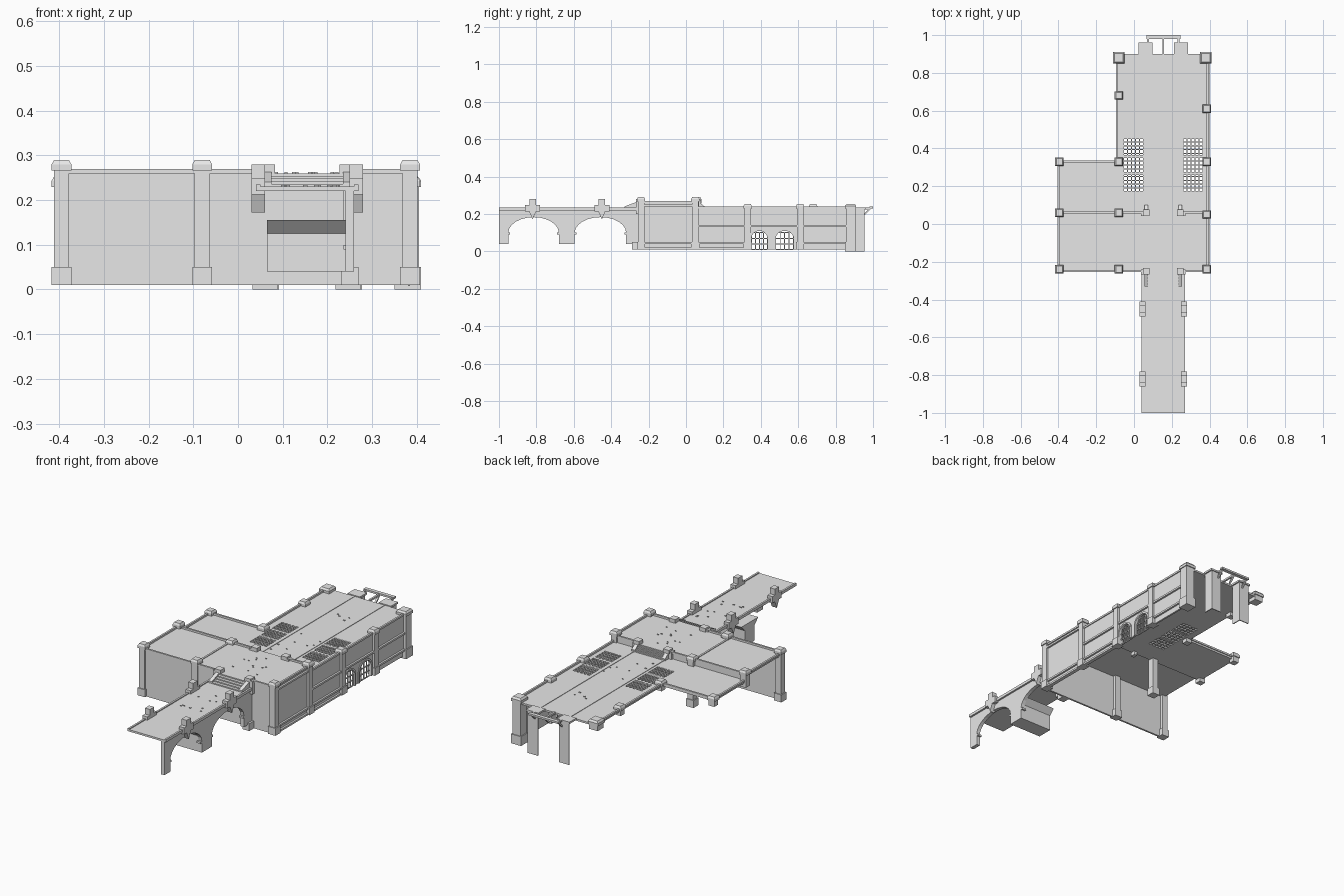
import bpy, bmesh, math, random

cube = bpy.data.objects.get("Cube")
if cube:
    bpy.data.objects.remove(cube, do_unlink=True)

stone = bpy.data.materials.new("grey_stone")
stone.use_nodes = True
grey = (0.8, 0.8, 0.8, 1)
stone.diffuse_color = grey
stone.node_tree.nodes["Principled BSDF"].inputs["Base Color"].default_value = grey

# Plan lines and levels shared by the parts
LEFT, RIGHT, HALL_RIGHT = 0.39, -0.4, -0.09
BRIDGE_END, FRONT, STEP, SIDE_BACK, BACK = -1, -0.25, 0.06, 0.33, 0.9
BRIDGE_LEFT, BRIDGE_RIGHT = 0.27, 0.04
MIDDLE = (BRIDGE_LEFT + BRIDGE_RIGHT) / 2
DECK, UPPER, THIN = 0.23, 0.26, 0.01
PARAPET = UPPER + THIN


def finish(name, bm):
    bmesh.ops.recalc_face_normals(bm, faces=bm.faces)
    mesh = bpy.data.meshes.new(name)
    bm.to_mesh(mesh)
    bm.free()
    mesh.materials.append(stone)
    part = bpy.data.objects.new(name, mesh)
    bpy.context.collection.objects.link(part)


def add_box(bm, left, right, front, back, low, high, taper=1):
    """Box between its limits; taper shrinks the top."""
    for vert in bmesh.ops.create_cube(bm, size=1)["verts"]:
        scale = taper if vert.co.z > 0 else 1
        vert.co = ((left + right) / 2 + vert.co.x * (right - left) * scale,
                   (front + back) / 2 + vert.co.y * (back - front) * scale,
                   high if vert.co.z > 0 else low)


def box(name, *limits):
    bm = bmesh.new()
    add_box(bm, *limits)
    finish(name, bm)


def slab(name, left, right, front, back, top):
    box(name, left, right, front, back, top - THIN, top)


def lengthwise_rail(name, x, front, back, top):
    slab(name, x - THIN / 2, x + THIN / 2, front, back, top)


def crosswise_rail(name, y, left, right, top):
    slab(name, left, right, y - THIN / 2, y + THIN / 2, top)


def grid_bars(name, x_range, y_range, z_range, counts, bar):
    """Crossing bars that fill a thin block; counts are cells along x, y, z."""
    bm = bmesh.new()
    ranges = (x_range, y_range, z_range)
    for axis, cells in enumerate(counts):
        if not cells:
            continue
        low, high = ranges[axis]
        for i in range(cells + 1):
            limits = list(ranges)
            at = low + (high - low) * i / cells
            limits[axis] = (at - bar / 2, at + bar / 2)
            add_box(bm, *limits[0], *limits[1], *limits[2])
    finish(name, bm)


def side_profile(name, outline, x, width):
    """Extrude a (y, z) outline along x, centred on x."""
    bm = bmesh.new()
    face = bm.faces.new([bm.verts.new((x - width / 2, y, z)) for y, z in outline])
    for item in bmesh.ops.extrude_face_region(bm, geom=[face])["geom"]:
        if isinstance(item, bmesh.types.BMVert):
            item.co.x += width
    finish(name, bm)


def arch(front, back, floor, spring, rise, steps=12):
    """Outline of an arched opening."""
    middle, radius = (front + back) / 2, (back - front) / 2
    curve = []
    for i in range(steps + 1):
        angle = math.pi * (1 - i / steps)
        curve.append((middle + radius * math.cos(angle), spring + rise * math.sin(angle)))
    return [(front, floor)] + curve + [(back, floor)]


def mirrored(offset):
    """The two sides of the bridge axis."""
    return (("left", MIDDLE + offset, 1), ("right", MIDDLE - offset, -1))


# Bridge deck, arched wall and the pier between the arches
foot, spring, rise = 0.04, 0.1, 0.083
arches = ((-0.95, -0.68), (-0.595, -0.32))
slab("bridge_deck", BRIDGE_RIGHT, BRIDGE_LEFT, BRIDGE_END, FRONT, DECK)
outline = [(BRIDGE_END, foot)]
for front, back in arches:
    outline += arch(front, back, foot, spring, rise)
    for end, y in (("front", front), ("back", back)):
        box(f"arch_impost_{end}", 0.236, UPPER, y - THIN, y + THIN, spring - THIN, spring)
outline += [(FRONT, foot), (FRONT, DECK), (BRIDGE_END, DECK)]
side_profile("bridge_arches", outline, FRONT * -1, THIN * 2)
pier_front, pier_back = arches[0][1], arches[1][0]
flare = THIN * 3
lip, crown = spring + flare - THIN / 2, spring + flare * 2 - THIN / 2
side_profile("bridge_pier", [(pier_front, foot), (pier_back, foot), (pier_back, lip),
                             (pier_back + flare, crown), (pier_front - flare, crown),
                             (pier_front, lip)], MIDDLE, 0.18)
box("bridge_abutment", 0.235, UPPER, FRONT - flare, FRONT, THIN, DECK)
box("abutment_foot", DECK, BRIDGE_LEFT, FRONT - flare - THIN, FRONT, THIN, foot + THIN)

# Kerbs and cross-shaped bosses along both bridge edges
arm, neck = 0.04, 0.018
half_boss = [(0, -arm - neck), (neck, -neck), (arm, -neck), (arm, neck), (neck, neck), (neck, arm + THIN)]
for side, x, sign in mirrored(0.11):
    lengthwise_rail(f"{side}_kerb", x, BRIDGE_END, FRONT, DECK + THIN / 2)
    for y in (-0.82, -0.45):
        outline = [(y + dy, DECK + dz) for dy, dz in half_boss]
        outline += [(y - dy, DECK + dz) for dy, dz in half_boss[:0:-1]]
        side_profile(f"{side}_boss", outline, x, flare)

# Steps from the bridge up to the front roof, and down again to the hall
step_count, stair_half = 5, 0.08
for name, low_y, high_y in (("front", FRONT - stair_half, FRONT), ("rear", STEP + foot, STEP)):
    for i in range(step_count):
        nose = low_y + (high_y - low_y) * i / step_count
        height = DECK + (UPPER - DECK) * (i + 1) / step_count
        box(f"{name}_step", MIDDLE - stair_half, MIDDLE + stair_half,
            min(nose, high_y), max(nose, high_y), DECK - THIN, height)
    slope = [(low_y, DECK - THIN), (low_y, DECK + THIN), (high_y, PARAPET), (high_y, DECK - THIN)]
    for side, x, sign in mirrored(stair_half + THIN):
        side_profile(f"{name}_{side}_stair_rail", slope, x, THIN * 2)
        box(f"{name}_{side}_stair_cap", x - neck, x + neck, high_y - neck, high_y + neck,
            PARAPET - THIN, PARAPET + THIN)
        outer = x + sign * neck
        box(f"{name}_{side}_stair_post", outer - THIN, outer + THIN, high_y - neck, high_y + THIN,
            DECK - flare, PARAPET)

# Front block: wall, roof and low parapets with a gap at the stairs
box("front_wall", RIGHT, LEFT, FRONT, FRONT + THIN, THIN, UPPER)
slab("front_roof", RIGHT, LEFT, FRONT, STEP, UPPER)
box("roof_step_wall", RIGHT, LEFT, STEP - THIN, STEP, DECK - THIN, UPPER)
for name, y in (("front", FRONT), ("rear", STEP)):
    crosswise_rail(f"{name}_right_parapet", y, RIGHT, MIDDLE - stair_half, PARAPET)
    crosswise_rail(f"{name}_left_parapet", y, MIDDLE + stair_half, LEFT, PARAPET)
for name, x in (("right", RIGHT), ("left", LEFT)):
    lengthwise_rail(f"{name}_end_parapet", x, FRONT, STEP, PARAPET)
lengthwise_rail("front_roof_ridge", HALL_RIGHT, FRONT, STEP, UPPER + THIN / 3)

# Lower side roof
slab("side_roof", RIGHT, HALL_RIGHT, STEP, SIDE_BACK, DECK)
lengthwise_rail("side_roof_outer_edge", RIGHT, STEP, SIDE_BACK, DECK + THIN)
crosswise_rail("side_roof_back_edge", SIDE_BACK, RIGHT, HALL_RIGHT, DECK + THIN)

# Hall roof, left open under the two grates
grate_y = (0.17, 0.455)
grates = (("right", (-0.055, 0.05)), ("left", (UPPER, 0.365)))
edge = HALL_RIGHT
for side, (inner, outer) in grates:
    slab(f"{side}_roof_strip", edge, inner, STEP, BACK, DECK)
    slab(f"{side}_roof_before_grate", inner, outer, STEP, grate_y[0], DECK)
    slab(f"{side}_roof_after_grate", inner, outer, grate_y[1], BACK, DECK)
    levels = (DECK - THIN, DECK)
    grid_bars(f"{side}_roof_grate", (inner, outer), grate_y, levels, (5, 14, 0), THIN * 0.6)
    grid_bars(f"{side}_grate_beams", (inner, outer), grate_y, levels, (0, 3, 0), THIN)
    edge = outer
slab("outer_roof_strip", edge, LEFT, STEP, BACK, DECK)
lengthwise_rail("hall_right_edge", HALL_RIGHT, SIDE_BACK, BACK, DECK + THIN)
lengthwise_rail("hall_left_edge", LEFT, STEP, BACK, DECK + THIN)
for side, x, sign in mirrored(stair_half + THIN):
    lengthwise_rail(f"{side}_walkway_line", x, STEP, BACK, DECK + THIN / 4)

# Long side wall with two barred, arched windows
outline = [(FRONT, THIN)]
sill, window_spring, window_rise = THIN, 0.07, 0.04
for front, back in ((0.35, 0.435), (0.48, 0.575)):
    opening = arch(front, back, sill, window_spring, window_rise)
    surround = arch(front - THIN, back + THIN, sill, window_spring, window_rise + THIN)
    outline += opening
    side_profile("window_frame", surround + opening[::-1], LEFT, THIN)
    grid_bars("window_bars", (LEFT - THIN, LEFT - THIN / 2), (front, back),
              (sill, window_spring + flare), (0, 4, 3), THIN / 2)
outline += [(BACK, THIN), (BACK, DECK), (STEP, DECK), (STEP, UPPER), (FRONT, UPPER)]
side_profile("long_wall", outline, LEFT - THIN / 2, THIN)
for name, front, back, top in (("middle", STEP, BACK, 0.14), ("base", FRONT, SIDE_BACK, 0.05),
                               ("sill", FRONT, SIDE_BACK, 0.02), ("rear", 0.6, BACK, 0.05),
                               ("upper", FRONT, STEP, UPPER - THIN)):
    lengthwise_rail(f"{name}_wall_band", LEFT + THIN / 2, front, back, top)


def pillar(x, y, top, half=0.017, bottom=THIN):
    """Post with a tapered cap, and a foot when it reaches the ground."""
    bm = bmesh.new()
    wide = half + THIN / 2

    def block(size, low, high, taper=1):
        add_box(bm, x - size, x + size, y - size, y + size, low, high, taper)

    block(half, bottom, top - THIN)
    block(wide, top - THIN * 2.4, top - THIN)
    block(wide, top - THIN, top, 0.75)
    if bottom <= THIN:
        block(wide, bottom, bottom + foot)
    finish("pillar", bm)


# Tall pillars, short capped posts and the heavier rear corners
tall, short, hung = 0.29, 0.253, DECK - flare
post_left, post_right, post_inner = LEFT - THIN / 2, RIGHT + THIN / 2, HALL_RIGHT + THIN
for x in (post_right, post_inner, post_left):
    pillar(x, FRONT + THIN, tall)
pillar(post_right, STEP, tall, bottom=hung)
pillar(post_inner, STEP, PARAPET + THIN)
pillar(post_left, STEP - THIN, tall)
for y in (SIDE_BACK, 0.61):
    pillar(post_left, y, short)
for x, y in ((post_right, SIDE_BACK), (post_inner, SIDE_BACK), (post_inner, 0.68)):
    pillar(x, y, short, bottom=hung)
corner_y = BACK - THIN * 2
pillar(LEFT - THIN, corner_y, short, half=0.025, bottom=0)
pillar(post_inner, corner_y, short, half=0.025, bottom=hung)
box("rear_corner_foot", 0.35, 0.41, corner_y - flare, corner_y + flare, THIN, foot + THIN)

# Rear gate: roof tabs, hanging piers and the propped beam
tab_half, gate_back, beam_front = 0.037, 0.96, 0.98
for side, x, sign in mirrored(0.093):
    slab(f"gate_{side}_tab", x - tab_half, x + tab_half, BACK, gate_back, DECK + THIN / 2)
    box(f"gate_{side}_pier", x - flare, x + flare, gate_back - THIN, gate_back - THIN / 2, 0, DECK)
    edge = x + flare
    box(f"gate_{side}_pier_side", edge - THIN / 2, edge, BACK, gate_back - THIN / 2, 0, DECK)
slab("gate_beam", MIDDLE - 0.09, MIDDLE + 0.09, beam_front, 1, DECK + THIN)
for offset in (-stair_half, 0, stair_half):
    lengthwise_rail("beam_strut", MIDDLE + offset, BACK, beam_front, DECK + THIN / 2)
    side_profile("beam_brace", [(gate_back - THIN, hung - THIN), (gate_back - THIN, hung),
                                (beam_front, DECK), (beam_front + THIN, DECK)],
                 MIDDLE + offset, THIN)

# Scattered loose chips on the walkways
random.seed(4)
for name, front, back, level in (("bridge", -0.65, -0.36, DECK), ("front_roof", -0.22, 0.03, UPPER),
                                 ("hall", 0.13, 0.7, DECK)):
    bm = bmesh.new()
    for _ in range(12):
        x = MIDDLE + random.uniform(-stair_half, stair_half)
        y = random.uniform(front, back)
        size = random.uniform(THIN / 3, THIN / 2)
        add_box(bm, x - size, x + size, y - size / 2, y + size / 2, level, level + THIN / 3)
    finish(f"{name}_chips", bm)
